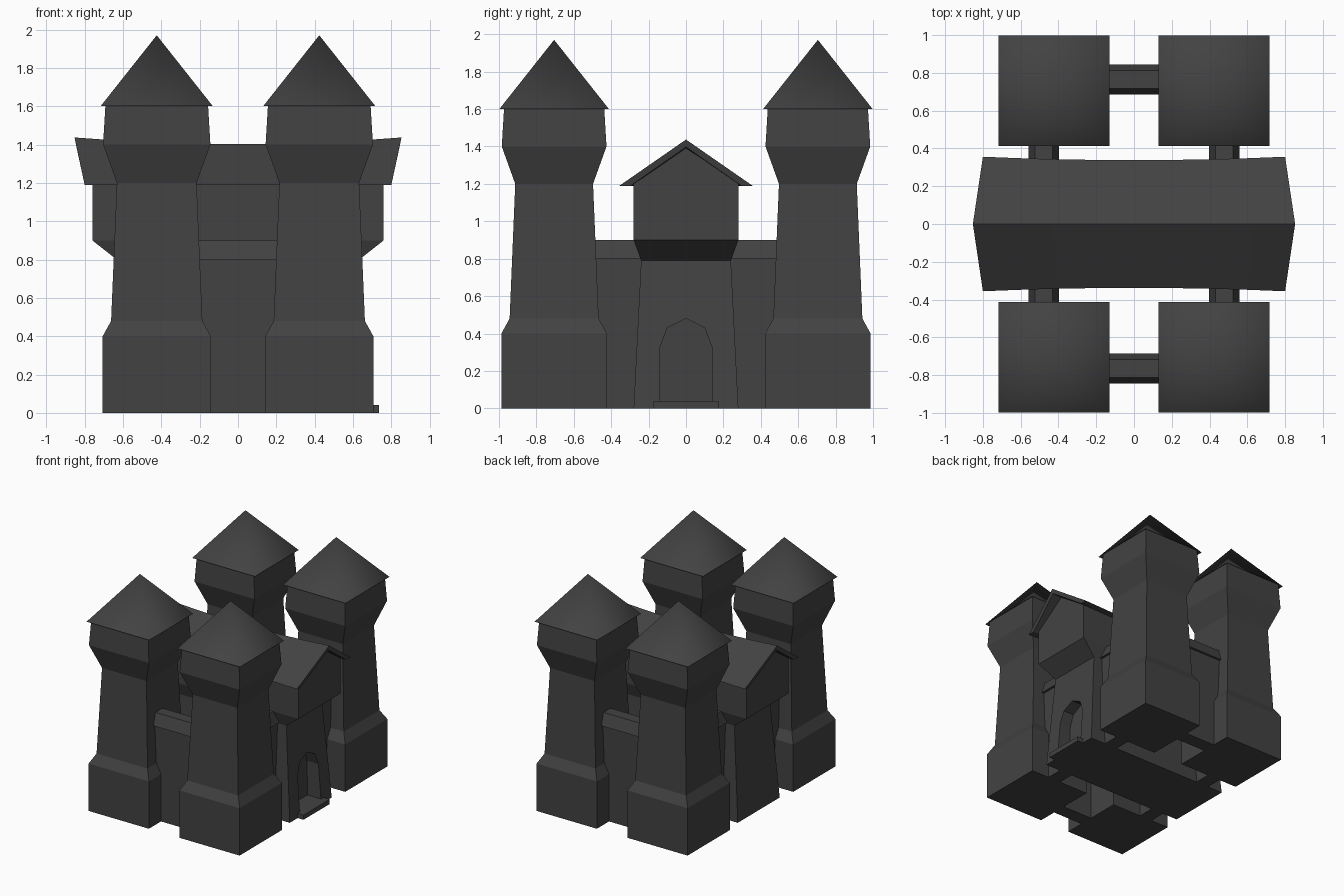
import bpy
import bmesh

if "Cube" in bpy.data.objects:
    bpy.data.objects.remove(bpy.data.objects["Cube"])

# One dark stone colour
stone = bpy.data.materials.new("dark_stone")
stone.use_nodes = True
COLOR = (0.055, 0.055, 0.055, 1)
stone.diffuse_color = COLOR
stone.node_tree.nodes["Principled BSDF"].inputs["Base Color"].default_value = COLOR


def loft(name, rings, cap_ends=True, smooth=False):
    """Join a list of closed point rings into one object."""
    bm = bmesh.new()
    loops = [[bm.verts.new(p) for p in ring] for ring in rings]
    n = len(loops[0])
    for a, b in zip(loops, loops[1:]):
        for i in range(n):
            j = (i + 1) % n
            bm.faces.new((a[i], a[j], b[j], b[i]))
    if cap_ends:
        bm.faces.new(loops[0])
        bm.faces.new(loops[-1])
    bmesh.ops.remove_doubles(bm, verts=bm.verts, dist=0.0005)
    bmesh.ops.recalc_face_normals(bm, faces=bm.faces)
    for f in bm.faces:
        f.smooth = smooth
    mesh = bpy.data.meshes.new(name)
    bm.to_mesh(mesh)
    bm.free()
    mesh.materials.append(stone)
    obj = bpy.data.objects.new(name, mesh)
    bpy.context.collection.objects.link(obj)
    return obj


def rect(cx, cy, hx, hy, z):
    return [(cx + sx * hx, cy + sy * hy, z)
            for sx, sy in ((-1, -1), (1, -1), (1, 1), (-1, 1))]


# Corner towers: battered shaft, flared top and pyramid roof
SHAFT = [(0.282, 0), (0.282, 0.4), (0.238, 0.48), (0.208, 1.2),
         (0.28, 1.4), (0.268, 1.6), (0.268, 1.62)]
ROOF = [(0.293, 1.6), (0.0, 1.97)]
for sx, side in ((1, "left"), (-1, "right")):
    for sy, end in ((1, "back"), (-1, "front")):
        cx, cy = sx * 0.424, sy * 0.705
        loft(f"{end}_{side}_tower", [rect(cx, cy, h, h, z) for h, z in SHAFT])
        loft(f"{end}_{side}_tower_roof", [rect(cx, cy, h, h, z) for h, z in ROOF],
             cap_ends=False, smooth=True)

# Curtain walls with a sloped coping
WALL = [(0.06, 0), (0.06, 0.8), (0.08, 0.8), (0.047, 0.9)]
for s, end, side in ((1, "back", "left"), (-1, "front", "right")):
    loft(f"{end}_wall", [rect(0, s * 0.765, 0.26, h, z) for h, z in WALL])
    for t, part in ((1, "back"), (-1, "front")):
        loft(f"{side}_{part}_wall",
             [rect(s * 0.478, t * 0.38, h, 0.17, z) for h, z in WALL])

# Central hall with an overhanging upper floor and gables
hall = loft("hall", [rect(0, 0, hx, hy, z) for hx, hy, z in (
    (0.68, 0.28, 0), (0.62, 0.24, 0.79), (0.76, 0.28, 0.9),
    (0.76, 0.28, 1.2), (0.76, 0.002, 1.395))])

# Arched doorway recessed into the hall
ARCH = [(-0.142, -0.1), (-0.138, 0.33), (-0.1, 0.43), (0, 0.48),
        (0.1, 0.43), (0.138, 0.33), (0.142, -0.1)]
cutter = loft("doorway_cutter", [[(x, y, z) for y, z in ARCH] for x in (0.55, 0.9)])
cutter.hide_render = True
cut = hall.modifiers.new("doorway", "BOOLEAN")
cut.operation = "DIFFERENCE"
cut.solver = "EXACT"
cut.object = cutter
bpy.context.view_layer.objects.active = hall
bpy.ops.object.modifier_apply(modifier="doorway")
bpy.data.objects.remove(cutter)

# Door step
loft("door_step", [rect(0.64, 0, 0.095, 0.175, z) for z in (0, 0.04)])

# Sagging hall roof with raked ends
sections = []
for i in range(-4, 5):
    t = i / 4
    sag = t * t
    eave, ridge = 0.338 + 0.018 * sag, 1.402 + 0.035 * sag
    low = 1.19
    sections.append([(t * 0.80, -eave, low), (t * 0.853, 0, ridge),
                     (t * 0.80, eave, low), (t * 0.80, eave - 0.06, low),
                     (t * 0.845, 0, ridge - 0.04), (t * 0.80, 0.06 - eave, low)])
loft("hall_roof", sections)
